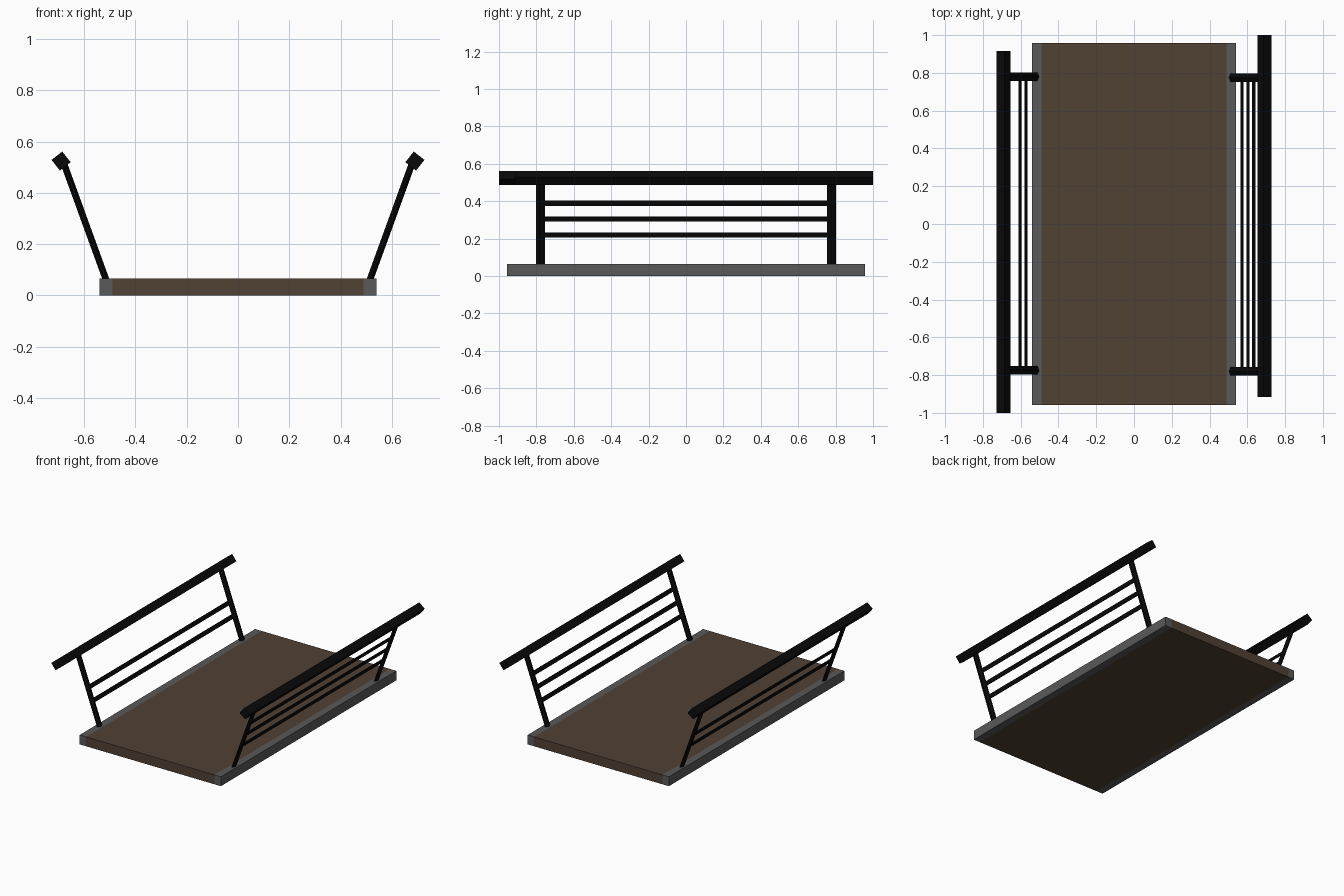
import bpy, math
from mathutils import Vector

if "Cube" in bpy.data.objects:
    bpy.data.objects.remove(bpy.data.objects["Cube"])


def material(name, rgb):
    m = bpy.data.materials.new(name)
    m.diffuse_color = (*rgb, 1)
    m.use_nodes = True
    m.node_tree.nodes["Principled BSDF"].inputs["Base Color"].default_value = m.diffuse_color
    return m


BROWN = material("brown deck", (0.083, 0.052, 0.034))
GREY = material("grey edge", (0.1, 0.1, 0.1))
BLACK = material("black metal", (0.003, 0.003, 0.003))


def prism(name, ring_a, ring_b, mat):
    """Closed prism between two matching rings of points."""
    n = len(ring_a)
    faces = [tuple(reversed(range(n))), tuple(range(n, 2 * n))]
    faces += [(i, (i + 1) % n, (i + 1) % n + n, i + n) for i in range(n)]
    me = bpy.data.meshes.new(name)
    me.from_pydata([tuple(p) for p in ring_a + ring_b], [], faces)
    me.materials.append(mat)
    ob = bpy.data.objects.new(name, me)
    bpy.context.collection.objects.link(ob)
    # make the normals point outwards
    import bmesh
    bm = bmesh.new()
    bm.from_mesh(me)
    bmesh.ops.recalc_face_normals(bm, faces=bm.faces)
    bm.to_mesh(me)
    bm.free()
    return ob


def bar_along_y(name, x, z, w, h, angle, y0, y1, mat):
    """Box running along y, its section turned by angle in the xz plane."""
    u = Vector((math.cos(angle), 0, -math.sin(angle))) * w / 2
    v = Vector((math.sin(angle), 0, math.cos(angle))) * h / 2
    c = Vector((x, 0, z))
    ring = [c - u - v, c + u - v, c + u + v, c - u + v]
    return prism(name, [p + Vector((0, y0, 0)) for p in ring],
                 [p + Vector((0, y1, 0)) for p in ring], mat)


# Deck with a grey edge strip on each side
Y = 0.958
bar_along_y("deck", 0, 0.0325, 0.98, 0.065, 0, -Y, Y, BROWN)
for side, label in ((1, "right"), (-1, "left")):
    bar_along_y(label + "_edge_strip", side * 0.515, 0.0325, 0.05, 0.065, 0, -Y, Y, GREY)

# Railings: the left one is the right one turned half round, with one bar fewer
SLOPE = 0.363
LEAN = math.atan(SLOPE)


def post_x(z):
    return 0.516 + (z - 0.065) * SLOPE


for side, label, heights in ((1, "right", (0.22, 0.305, 0.39)), (-1, "left", (0.22, 0.305))):
    # handrail
    y0, y1 = sorted((side * -0.915, side * 1.0))
    bar_along_y(label + "_handrail", side * 0.69, 0.524, 0.053, 0.053,
                side * math.radians(38), y0, y1, BLACK)
    # leaning six-sided posts
    for y, end in ((side * -0.78, "near"), (side * 0.775, "far")):
        u = Vector((side * math.cos(LEAN), 0, -math.sin(LEAN))) * 0.013
        v = Vector((0, 0.022, 0))
        section = [u, u * 0.3 + v, u * -0.3 + v, -u, u * -0.3 - v, u * 0.3 - v]
        low = Vector((side * post_x(0.03), y, 0.03))
        top = Vector((side * post_x(0.515), y, 0.515))
        prism(f"{label}_{end}_post", [low + p for p in section],
              [top + p for p in section], BLACK)
    # flat rails between the posts
    for i, z in enumerate(heights):
        bar_along_y(f"{label}_rail_{i + 1}", side * post_x(z), z, 0.007, 0.028,
                    side * LEAN, -0.775, 0.775, BLACK)
